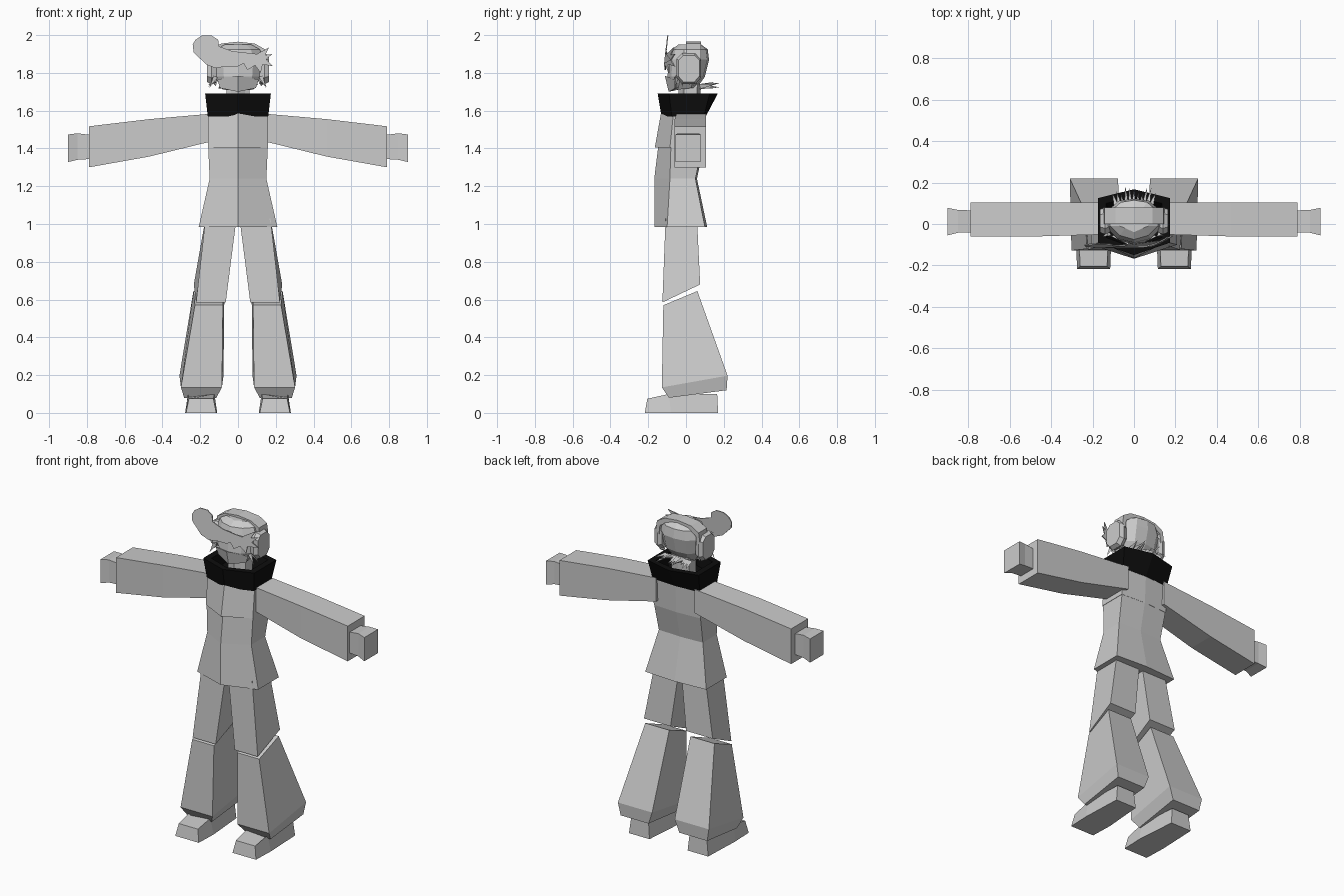
import bpy, bmesh, math, random
from mathutils import Vector

if "Cube" in bpy.data.objects:
    bpy.data.objects.remove(bpy.data.objects["Cube"])

random.seed(4)


def material(name, value):
    m = bpy.data.materials.new(name)
    m.diffuse_color = (value, value, value, 1)
    m.use_nodes = True
    m.node_tree.nodes["Principled BSDF"].inputs["Base Color"].default_value = m.diffuse_color
    return m


GREY = material("light grey", 0.6)
BLACK = material("black", 0.004)


def finish(name, bm, mat, mirror=False):
    bmesh.ops.recalc_face_normals(bm, faces=bm.faces)
    me = bpy.data.meshes.new(name)
    bm.to_mesh(me)
    bm.free()
    me.materials.append(mat)
    ob = bpy.data.objects.new(name, me)
    bpy.context.collection.objects.link(ob)
    if mirror:
        ob.modifiers.new("mirror", "MIRROR").use_mirror_merge = False
    return ob


def loft(name, rings, mat=GREY, mirror=False):
    """Skin a stack of equal-length rings and cap both ends."""
    bm = bmesh.new()
    vs = [[bm.verts.new(p) for p in r] for r in rings]
    n = len(vs[0])
    for a, b in zip(vs, vs[1:]):
        for i in range(n):
            j = (i + 1) % n
            bm.faces.new((a[i], a[j], b[j], b[i]))
    bm.faces.new(vs[0][::-1])
    bm.faces.new(vs[-1])
    return finish(name, bm, mat, mirror)


def hexagon(z, x, front, front_side, back_side, back):
    return [(0, front, z), (x, front_side, z), (x, back_side, z),
            (0, back, z), (-x, back_side, z), (-x, front_side, z)]


def box_ring(x0, x1, yf, zf, yb, zb, flare=0):
    """Four-sided leg ring, tilted from front height zf to back height zb."""
    return [(x0, yf, zf), (x1, yf, zf), (x1 + flare, yb, zb), (x0 - flare, yb, zb)]


def arm_ring(x, z0, z1, y0, y1):
    return [(x, y0, z0), (x, y1, z0), (x, y1, z1), (x, y0, z1)]


# Jacket
loft("jacket_chest", [hexagon(1.405, .16, -.165, -.085, .085, .095),
                      hexagon(1.60, .16, -.13, -.065, .095, .105)])
loft("jacket_skirt", [hexagon(.985, .208, -.168, -.10, .10, .112),
                      hexagon(1.24, .15, -.168, -.085, .05, .058),
                      hexagon(1.41, .158, -.147, -.08, .085, .095)])

# Collar: a flared bowl with a thick rim
loft("collar", [hexagon(1.57, .16, -.13, -.075, .095, .105),
                hexagon(1.69, .174, -.15, -.09, .125, .168),
                hexagon(1.69, .135, -.115, -.065, .10, .13),
                hexagon(1.62, .125, -.10, -.06, .075, .09)], BLACK)

# Arms and hands
loft("sleeve", [arm_ring(.13, 1.44, 1.585, -.05, .105),
                arm_ring(.47, 1.357, 1.555, -.06, .105),
                arm_ring(.79, 1.30, 1.517, -.06, .105)], mirror=True)
loft("hand", [arm_ring(.77, 1.345, 1.47, -.04, .065),
              arm_ring(.85, 1.34, 1.48, -.042, .068),
              arm_ring(.90, 1.328, 1.474, -.055, .078)], mirror=True)

# Legs and shoes
loft("thigh", [box_ring(.065, .222, -.125, .585, .075, .68, .012),
               box_ring(.008, .172, -.108, 1.03, .058, 1.03)], mirror=True)
loft("flared_trouser", [box_ring(.115, .285, -.09, .08, .215, .12, .01),
                        box_ring(.085, .302, -.128, .135, .22, .197, .008),
                        box_ring(.08, .228, -.12, .57, .06, .645, .008)], mirror=True)
loft("shoe", [[(.115, -.218, 0), (.275, -.218, 0), (.28, -.08, 0),
               (.27, .17, 0), (.13, .17, 0), (.11, -.08, 0)],
              [(.13, -.205, .075), (.26, -.205, .075), (.265, -.09, .10),
               (.258, .165, .10), (.14, .165, .10), (.125, -.09, .10)]], mirror=True)


# Head and neck
def head_ring(z, x, yf, yb, tilt=0):
    mid = (yf + yb) / 2
    pts = [(0, yf), (.6 * x, yf + .02), (x, mid - .03), (x, mid + .04), (.55 * x, yb - .01),
           (0, yb), (-.55 * x, yb - .01), (-x, mid + .04), (-x, mid - .03), (-.6 * x, yf + .02)]
    return [(px, py, z + tilt * (py - mid)) for px, py in pts]


loft("neck", [head_ring(1.58, .06, -.04, .07), head_ring(1.74, .06, -.04, .08)])
loft("head", [head_ring(1.715, .08, -.085, .06, .12),
              head_ring(1.78, .125, -.098, .10),
              head_ring(1.87, .135, -.09, .122),
              head_ring(1.925, .115, -.075, .115),
              head_ring(1.95, .07, -.04, .08)])
# Face mask over the jaw
loft("face_mask", [[(-.095, -.055, 1.72), (0, -.092, 1.70), (.095, -.055, 1.72), (0, 0, 1.72)],
                   [(-.11, -.06, 1.765), (0, -.112, 1.785), (.11, -.06, 1.765), (0, 0, 1.77)]])


# Headphones: octagonal cups and a band over the top
def cup_ring(x, s):
    pts = [(-.035, -.085), (.035, -.085), (.065, -.05), (.065, .05),
           (.035, .08), (-.035, .08), (-.065, .05), (-.065, -.05)]
    return [(x, .015 + a * s, 1.825 + b * s) for a, b in pts]


loft("headphone_cup", [cup_ring(.115, .85), cup_ring(.14, 1), cup_ring(.165, .85)], mirror=True)
half = [(.15, 1.87), (.142, 1.925), (.09, 1.955), (0, 1.965)]
path = half + [(-x, z) for x, z in half[-2::-1]]
loft("headphone_band", [[(x, 0, z), (x, .08, z), (x * .86, .08, z - .025), (x * .86, 0, z - .025)]
                        for x, z in path])

# Swept fringe: a thin plate with a round lobe and ragged tips
outline = [(-.24, 1.95), (-.225, 1.975), (-.19, 1.998), (-.14, 1.998), (-.105, 1.975),
           (-.10, 1.94), (-.03, 1.915), (.06, 1.905), (.10, 1.90), (.165, 1.935), (.145, 1.895),
           (.18, 1.90), (.15, 1.87), (.185, 1.835), (.13, 1.845), (.12, 1.80), (.09, 1.84),
           (.05, 1.815), (.03, 1.85), (0, 1.835), (-.06, 1.835), (-.12, 1.825),
           (-.17, 1.845), (-.235, 1.91)]
loft("fringe", [[(x, y - .015 + .12 * abs(z - 1.85) + 1.2 * max(0, x - .06) ** 1.5, z)
                 for x, z in outline] for y in (-.102, -.096)])


# Loose hair spikes
def spikes(name, items, width):
    bm = bmesh.new()
    for base, tip in items:
        base, tip = Vector(base), Vector(tip)
        d = (tip - base).normalized()
        u = d.orthogonal().normalized() * width
        w = d.cross(u)
        ring = [bm.verts.new(base + u * math.cos(a) + w * math.sin(a))
                for a in (0, math.tau / 3, 2 * math.tau / 3)]
        top = bm.verts.new(tip)
        bm.faces.new(ring)
        for i in range(3):
            bm.faces.new((ring[i], ring[(i + 1) % 3], top))
    return finish(name, bm, GREY)


nape = []
for i in range(11):
    x = -.1 + .02 * i
    nape.append(((x * .8, .075, 1.73),
                 (x * 1.05, .14 + random.uniform(0, .045), 1.715 + random.uniform(0, .04))))
spikes("nape_hair", nape, .016)
side = []
for s in (-1, 1):
    for k in range(4):
        side.append(((s * .12, -.05 + .03 * k, 1.78 - .012 * k),
                     (s * random.uniform(.13, .16), -.06 + .04 * k, 1.72 + .008 * k)))
spikes("side_hair", side, .014)
